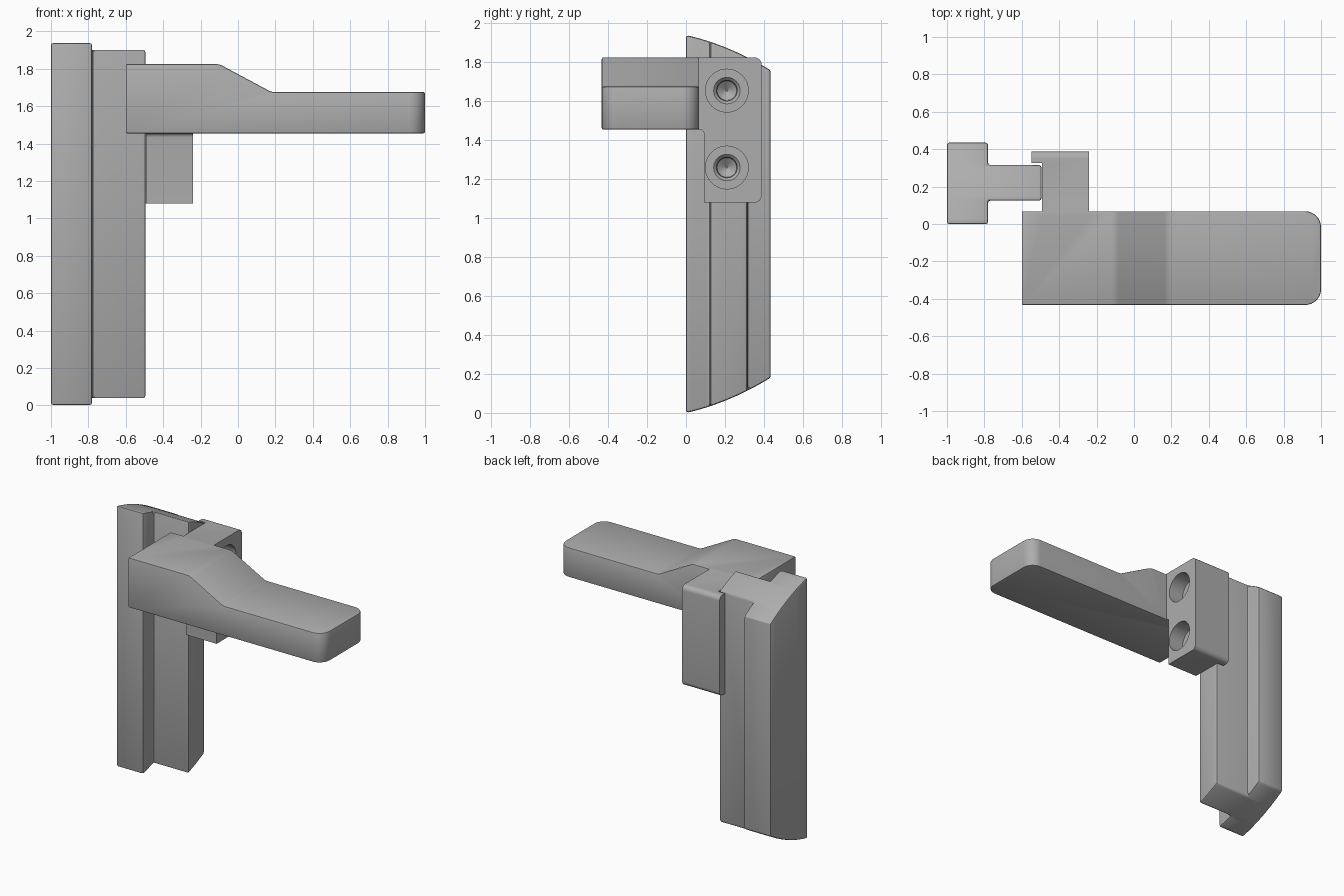
import bpy, bmesh, math
from mathutils import Vector

cube = bpy.data.objects.get("Cube")
if cube:
    bpy.data.objects.remove(cube, do_unlink=True)

grey = bpy.data.materials.new("plain grey")
grey.use_nodes = True
colour = (0.42, 0.42, 0.42, 1)
grey.diffuse_color = colour
grey.node_tree.nodes["Principled BSDF"].inputs["Base Color"].default_value = colour


def rounded(points, steps=6):
    """Outline from (u, v, radius) corners, each corner turned into an arc."""
    out = []
    for i, (u, v, r) in enumerate(points):
        p = Vector((u, v))
        if r == 0:
            out.append(p)
            continue
        a = (Vector(points[i - 1][:2]) - p).normalized()
        b = (Vector(points[(i + 1) % len(points)][:2]) - p).normalized()
        half = a.angle(b) / 2
        centre = p + (a + b).normalized() * (r / math.sin(half))
        start = p + a * (r / math.tan(half)) - centre
        end = p + b * (r / math.tan(half)) - centre
        sweep = start.angle_signed(end)
        for k in range(steps + 1):
            t = -sweep * k / steps
            c, s = math.cos(t), math.sin(t)
            out.append(centre + Vector((c * start.x - s * start.y, s * start.x + c * start.y)))
    return out


def finish_mesh(name, bm):
    bmesh.ops.recalc_face_normals(bm, faces=bm.faces)
    mesh = bpy.data.meshes.new(name)
    bm.to_mesh(mesh)
    bm.free()
    mesh.materials.append(grey)
    ob = bpy.data.objects.new(name, mesh)
    bpy.context.collection.objects.link(ob)
    return ob


def prism(name, outline, axis, lo, hi):
    """Extrude a 2D outline along an axis; the outline uses the other two axes in order."""
    bm = bmesh.new()
    rings = []
    for w in (lo, hi):
        ring = []
        for u, v in outline:
            co = [u, v]
            co.insert(axis, w)
            ring.append(bm.verts.new(co))
        bm.faces.new(ring)
        rings.append(ring)
    n = len(outline)
    for i in range(n):
        j = (i + 1) % n
        bm.faces.new((rings[0][i], rings[0][j], rings[1][j], rings[1][i]))
    return finish_mesh(name, bm)


def lathe_x(name, profile, y, z, sides=40):
    """Turn (x, radius) points around a line parallel to x."""
    bm = bmesh.new()
    rings = []
    for x, r in profile:
        rings.append([bm.verts.new((x, y + r * math.cos(math.tau * k / sides),
                                    z + r * math.sin(math.tau * k / sides)))
                      for k in range(sides)])
    for a, b in zip(rings, rings[1:]):
        for k in range(sides):
            j = (k + 1) % sides
            bm.faces.new((a[k], a[j], b[j], b[k]))
    bm.faces.new(rings[0])
    bm.faces.new(rings[-1])
    return finish_mesh(name, bm)


def apply(ob, mod):
    bpy.ops.object.select_all(action='DESELECT')
    bpy.context.view_layer.objects.active = ob
    ob.select_set(True)
    bpy.ops.object.modifier_apply(modifier=mod.name)


def combine(ob, other, operation):
    mod = ob.modifiers.new("combine", 'BOOLEAN')
    mod.operation = operation
    mod.solver = 'EXACT'
    mod.object = other
    apply(ob, mod)
    bpy.data.objects.remove(other, do_unlink=True)


def bevel(ob, width):
    mod = ob.modifiers.new("edges", 'BEVEL')
    mod.width = width
    mod.segments = 2
    mod.limit_method = 'ANGLE'
    mod.angle_limit = math.radians(35)
    apply(ob, mod)


def smooth(ob):
    bpy.ops.object.select_all(action='DESELECT')
    bpy.context.view_layer.objects.active = ob
    ob.select_set(True)
    bpy.ops.object.shade_smooth_by_angle(angle=math.radians(25))


# T-section rail with curved ends
rail = prism("rail", [(-1, 0), (-0.78, 0), (-0.78, 0.125), (-0.495, 0.125),
                      (-0.495, 0.315), (-0.78, 0.315), (-0.78, 0.435), (-1, 0.435)],
             2, -0.1, 2.1)
steps = 14
ys = [-0.05 + 0.55 * i / steps for i in range(steps + 1)]
drop = [0.22 * y + 0.45 * y * y for y in ys]
side = [(y, d) for y, d in zip(ys, drop)] + [(y, 1.94 - d) for y, d in zip(ys, drop)][::-1]
combine(rail, prism("rail_ends", side, 0, -1.2, 0), 'INTERSECT')
bevel(rail, 0.012)
smooth(rail)

# Arm: stepped side profile trimmed to a plan with rounded end corners
arm = prism("bracket_with_arm", rounded([(-0.6, 1.455, 0), (1, 1.455, 0), (1, 1.675, 0),
                                         (0.18, 1.675, 0.08), (-0.1, 1.825, 0.08),
                                         (-0.6, 1.825, 0)]), 1, -0.6, 0.2)
plan = rounded([(-0.7, -0.433, 0), (1, -0.433, 0.085), (1, 0.068, 0.085), (-0.7, 0.068, 0)], 8)
combine(arm, prism("arm_plan", plan, 2, 1, 2), 'INTERSECT')
bevel(arm, 0.008)
combine(arm, prism("arm_trim", [(-1, -1), (1, -1), (1, 1), (-1, 1)], 0, -0.8, -0.492), 'DIFFERENCE')

# Mounting block, with a lip hooked behind the rail stem
block = rounded([(0.04, 1.825, 0), (0.388, 1.825, 0.035), (0.388, 1.08, 0.035), (0.092, 1.08, 0),
                 (0.092, 1.455, 0.022), (0.04, 1.455, 0)])
combine(arm, prism("mounting_block", block, 0, -0.492, -0.24), 'UNION')
lip = rounded([(0.325, 1.825, 0), (0.388, 1.825, 0.035), (0.388, 1.08, 0.035), (0.325, 1.08, 0)])
combine(arm, prism("block_lip", lip, 0, -0.547, -0.4), 'UNION')

# Counterbored screw holes
for z in (1.26, 1.655):
    hole = lathe_x("screw_hole", [(-0.2, 0.11), (-0.36, 0.11), (-0.36, 0.068),
                                  (-0.375, 0.053), (-0.42, 0.05), (-0.455, 0.004)], 0.21, z)
    combine(arm, hole, 'DIFFERENCE')
smooth(arm)
